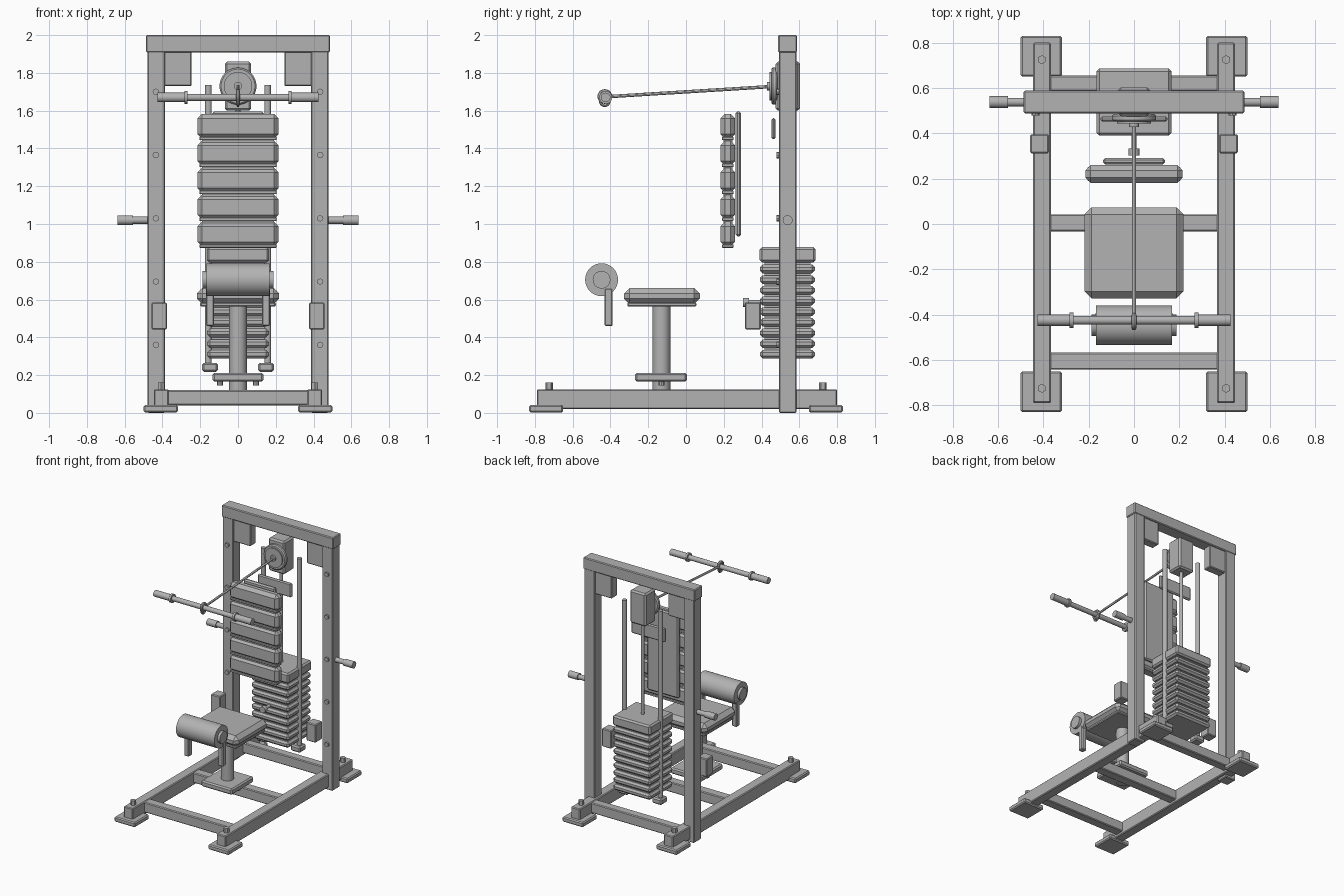
import bpy
from math import pi
from mathutils import Vector

cube = bpy.data.objects.get("Cube")
if cube:
    bpy.data.objects.remove(cube, do_unlink=True)

# One plain grey for the whole machine
grey = bpy.data.materials.new("plain_grey")
grey.use_nodes = True
COLOUR = (0.45, 0.45, 0.45, 1)
grey.diffuse_color = COLOUR
grey.node_tree.nodes["Principled BSDF"].inputs["Base Color"].default_value = COLOUR


def finish(name, bevel=0, segments=1, smooth=False):
    ob = bpy.context.object
    ob.name = name
    ob.data.materials.append(grey)
    bpy.ops.object.transform_apply(location=False, rotation=True, scale=True)
    if bevel:
        mod = ob.modifiers.new("bevel", "BEVEL")
        mod.width = bevel
        mod.segments = segments
    if smooth:
        bpy.ops.object.shade_smooth_by_angle()
    return ob


def box(name, x, y, z, bevel=0.006, segments=1):
    """Bevelled box from (low, high) ranges."""
    bpy.ops.mesh.primitive_cube_add(size=1, location=[sum(r) / 2 for r in (x, y, z)])
    bpy.context.object.scale = [r[1] - r[0] for r in (x, y, z)]
    return finish(name, bevel, segments)


def rod(name, a, b, r, sides=20, bevel=0):
    """Cylinder between two points."""
    a, b = Vector(a), Vector(b)
    bpy.ops.mesh.primitive_cylinder_add(vertices=sides, radius=r, depth=(b - a).length,
                                        location=(a + b) / 2)
    bpy.context.object.rotation_euler = (b - a).to_track_quat("Z", "Y").to_euler()
    return finish(name, bevel, smooth=sides > 8)


def ring(name, loc, r, thick, rot):
    bpy.ops.mesh.primitive_torus_add(location=loc, rotation=rot, major_radius=r,
                                     minor_radius=thick, major_segments=20, minor_segments=8)
    return finish(name, smooth=True)


def span(s, a, b):
    return sorted((s * a, s * b))


# Parts mirrored on both sides
for s, side in ((1, "left"), (-1, "right")):
    box(f"upright_{side}", span(s, .387, .48), (.492, .585), (0, 1.99))
    box(f"base_rail_{side}", span(s, .366, .445), (-.79, .8), (.02, .125))
    box(f"corner_gusset_{side}", span(s, .245, .44), (.505, .575), (1.73, 1.93))
    box(f"storage_block_{side}", span(s, .376, .458), (.312, .396), (.442, .585))
    for e, end in ((-1, "front"), (1, "rear")):
        box(f"foot_{end}_{side}", span(s, .318, .5), span(e, .65, .83), (.003, .042), .008)
        rod(f"foot_bolt_{end}_{side}", (s * .407, e * .725, .1), (s * .407, e * .725, .16), .02, 6)
    for i in range(5):
        z = .36 + i * .335
        rod(f"upright_bolt_{side}_{i}", (s * .435, .478, z), (s * .435, .5, z), .017, 8)

    # Side handles
    rod(f"handle_stem_{side}", (s * .47, .538, 1.02), (s * .56, .538, 1.02), .019)
    rod(f"handle_grip_{side}", (s * .555, .538, 1.02), (s * .637, .538, 1.02), .026)

    # Weight guides
    rod(f"guide_rod_{side}", (s * .157, .54, .25), (s * .157, .54, 1.735), .018)
    box(f"guide_rod_foot_{side}", span(s, .106, .19), (.5, .58), (.217, .265), .01)

    # Thigh roller brackets and seat bolts
    box(f"roller_bracket_{side}", span(s, .127, .17), (-.432, -.388), (.46, .66))
    rod(f"roller_cap_{side}", (s * .15, -.447, .705), (s * .187, -.447, .705), .047)
    rod(f"seat_bolt_{side}", (s * .095, -.13, .145), (s * .095, -.13, .18), .016, 8)

    # Pull bar grips
    rod(f"pull_bar_grip_{side}", (s * .28, -.425, 1.67), (s * .425, -.425, 1.67), .025)
    rod(f"pull_bar_collar_{side}", (s * .268, -.425, 1.67), (s * .284, -.425, 1.67), .034)

# Frame
box("top_beam", (-.487, .487), (.488, .588), (1.908, 2))
for name, y0, y1 in (("front", -.643, -.568), ("middle", -.033, .043), ("rear", .585, .655)):
    box(f"cross_member_{name}", (-.38, .38), (y0, y1), (.04, .12))

# Weight stack
for i in range(9):
    z = .287 + i * .0565
    box(f"weight_plate_{i}", (-.163, .163), (.392, .682), (z, z + .046), .014)
box("stack_core", (-.14, .14), (.415, .66), (.3, .81), 0)
box("stack_top_block", (-.165, .165), (.39, .686), (.797, .877), .012)
rod("selector_shaft", (0, .32, .585), (0, .42, .585), .012)
rod("selector_knob", (0, .302, .585), (0, .334, .585), .024)
rod("stack_cable", (0, .54, .87), (0, .54, 1.62), .013)

# Pulley and pull bar
box("pulley_housing", (-.07, .07), (.475, .603), (1.6, 1.86), .012)
rod("pulley_rim", (0, .452, 1.73), (0, .485, 1.73), .098, 32, .008)
rod("pulley_face", (0, .443, 1.73), (0, .47, 1.73), .075, 32)
rod("pulley_hub", (0, .428, 1.73), (0, .46, 1.73), .022)
rod("pull_cable", (0, -.4, 1.675), (0, .44, 1.727), .009, 12)
rod("pull_bar", (-.29, -.425, 1.67), (.29, -.425, 1.67), .019)
ring("bar_clamp", (0, -.43, 1.675), .028, .011, (0, pi / 2, 0))
ring("bar_shackle", (0, -.43, 1.65), .024, .007, (0, pi / 2, 0))

# Back rest
for i in range(5):
    z = .882 + i * .1425
    box(f"back_pad_{i}", (-.215, .215), (.182, .26), (z, z + .13), .024)
    box(f"back_pad_base_{i}", (-.205, .205), (.19, .252), (z - .008, z + .01), .003)
box("back_pad_core", (-.19, .19), (.198, .245), (.9, 1.57), 0)
box("back_board", (-.137, .137), (.262, .292), (.935, 1.595), .01)
box("rear_plate", (-.147, .147), (.452, .475), (1.45, 1.56), .008)

# Seat
box("seat_cushion", (-.218, .218), (-.328, .073), (.575, .662), .03)
box("seat_pan", (-.2, .2), (-.31, .055), (.562, .585), .006)
rod("seat_post", (0, -.13, .12), (0, -.13, .57), .047, 24)
box("seat_base_plate", (-.135, .135), (-.27, .005), (.165, .212), .01)
rod("thigh_roller", (-.167, -.447, .705), (.167, -.447, .705), .087, 32)
